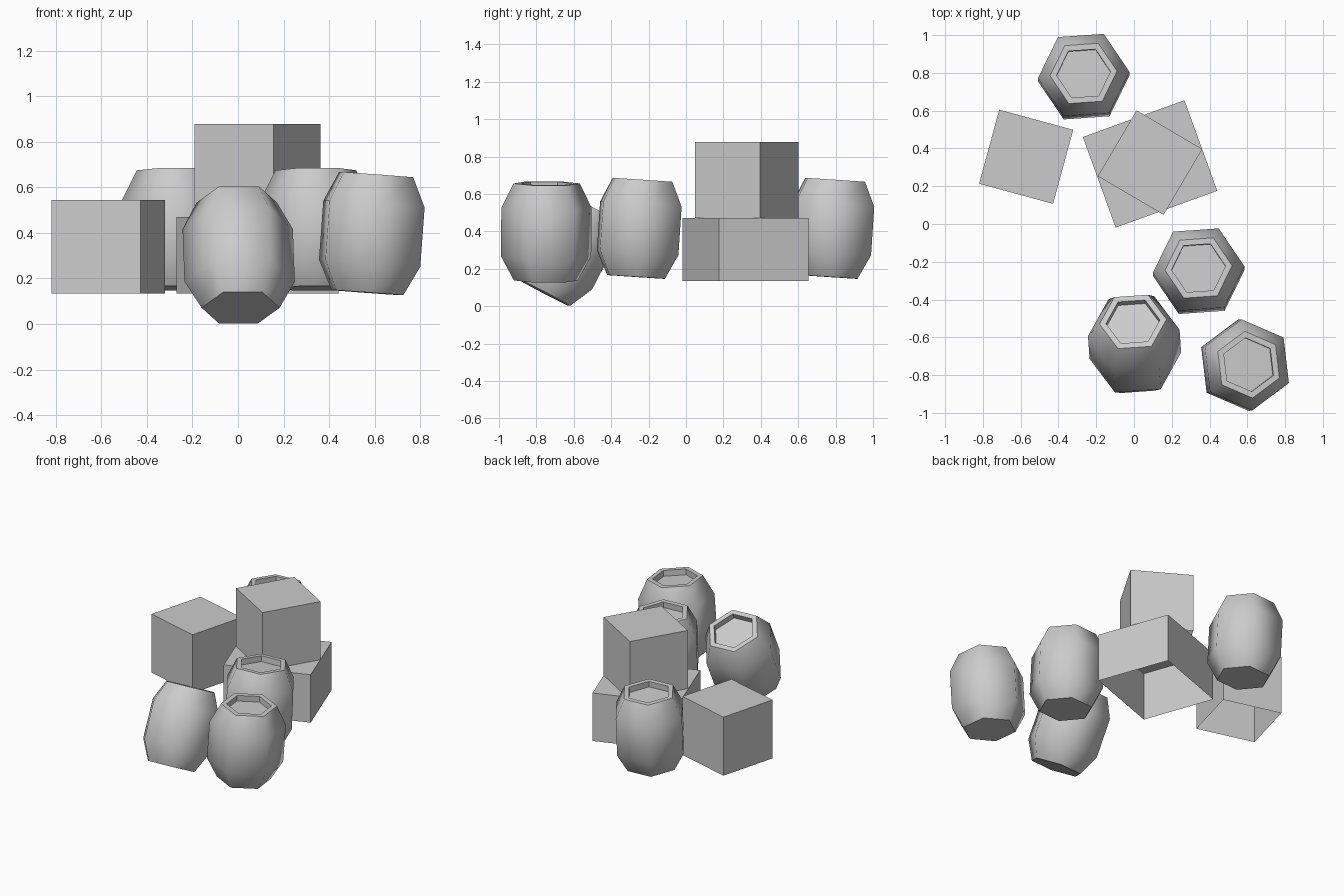
import bpy, bmesh
from math import radians, cos, sin, tau
from mathutils import Matrix

old = bpy.data.objects.get("Cube")
if old:
    bpy.data.objects.remove(old, do_unlink=True)

# One plain grey for everything
grey = bpy.data.materials.new("plain_grey")
grey.use_nodes = True
colour = (0.6, 0.6, 0.6, 1)
grey.diffuse_color = colour
grey.node_tree.nodes["Principled BSDF"].inputs["Base Color"].default_value = colour


def add_object(name, bm, matrix):
    bmesh.ops.recalc_face_normals(bm, faces=bm.faces)
    mesh = bpy.data.meshes.new(name)
    bm.to_mesh(mesh)
    bm.free()
    mesh.materials.append(grey)
    ob = bpy.data.objects.new(name, mesh)
    ob.matrix_world = matrix
    bpy.context.collection.objects.link(ob)
    return ob


def crate(name, size, centre, turn):
    """Box without a floor."""
    bm = bmesh.new()
    bmesh.ops.create_cube(bm, size=1, matrix=Matrix.Diagonal((*size, 1)))
    floor = [f for f in bm.faces if f.normal.z < -0.5]
    bmesh.ops.delete(bm, geom=floor, context='FACES_ONLY')
    # orient the open shell outwards
    add_object(name, bm, Matrix.Translation(centre) @ Matrix.Rotation(radians(turn), 4, 'Z'))


# Barrel profile: foot, two belly rings, rim, inner rim, sunken lid (radius, height)
PROFILE = [(0.172, -0.26), (0.243, -0.13), (0.243, 0.13),
           (0.178, 0.26), (0.143, 0.26), (0.143, 0.22)]
SIDES = 6


def barrel(name, centre, turn, lean):
    """Six-sided barrel with smooth staves and a sunken lid."""
    bm = bmesh.new()
    rings = [[bm.verts.new((r * cos(tau * i / SIDES), r * sin(tau * i / SIDES), z))
              for i in range(SIDES)] for r, z in PROFILE]
    for level, (a, b) in enumerate(zip(rings, rings[1:])):
        for i in range(SIDES):
            j = (i + 1) % SIDES
            face = bm.faces.new((a[i], a[j], b[j], b[i]))
            face.smooth = level < 3
    bm.faces.new(rings[0][::-1])
    bm.faces.new(rings[-1])
    add_object(name, bm, Matrix.Translation(centre)
               @ Matrix.Rotation(radians(turn), 4, 'Z')
               @ Matrix.Rotation(radians(-lean), 4, 'X'))


# Crates
crate("wide_crate", (0.572, 0.51, 0.336), (0.085, 0.318, 0.303), 19.9)
crate("stacked_crate", (0.404, 0.404, 0.408), (0.085, 0.325, 0.675), -30.5)
crate("single_crate", (0.406, 0.406, 0.41), (-0.571, 0.356, 0.34), -15.2)

# Barrels
barrel("back_barrel", (-0.266, 0.78, 0.416), 4, 3.8)
barrel("middle_barrel", (0.343, -0.25, 0.416), 4, 3.8)
barrel("left_barrel", (0.588, -0.747, 0.397), -83.3, 4.2)
barrel("leaning_barrel", (0.003, -0.637, 0.302), 4, 27.5)
